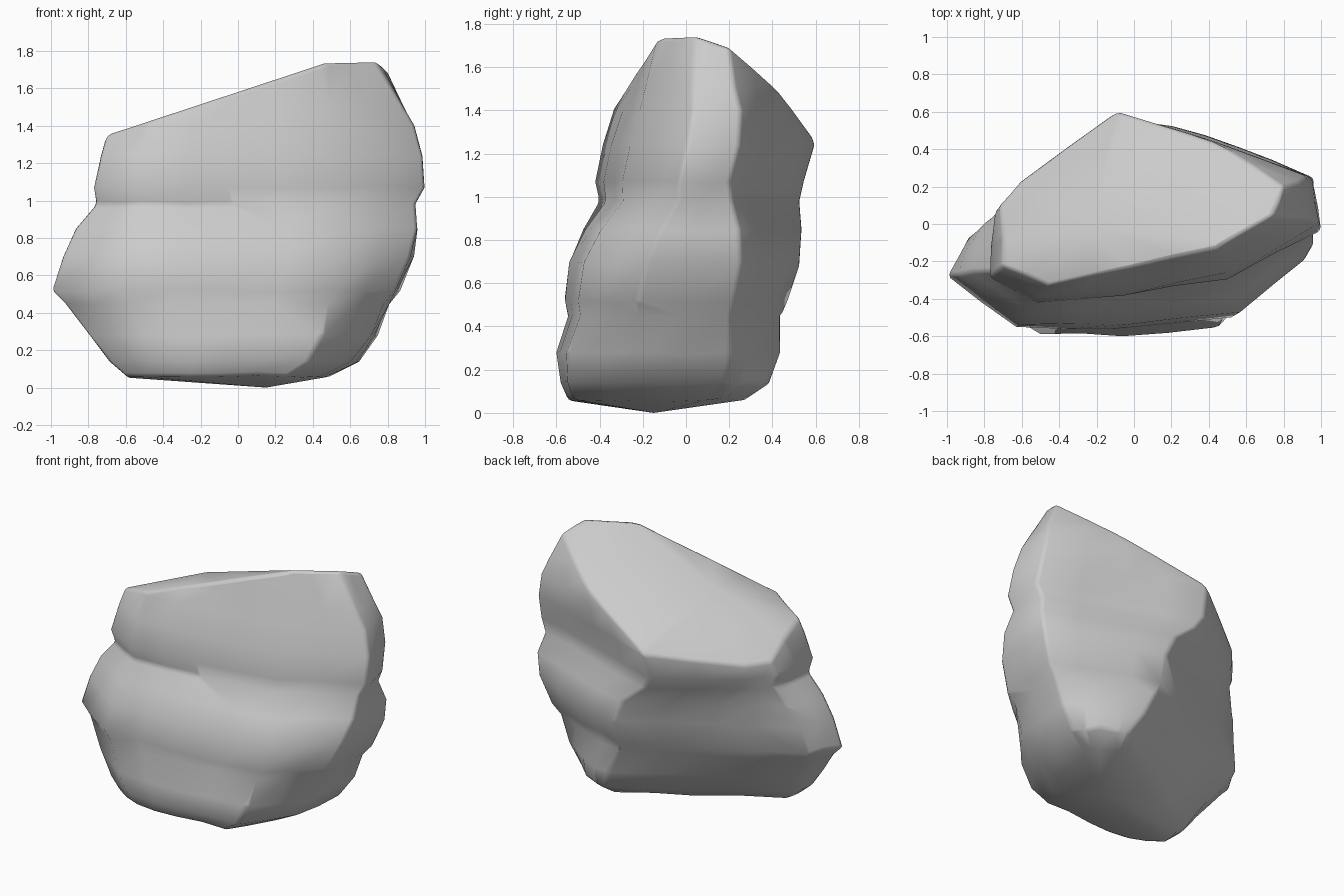
import bpy, bmesh, random
from mathutils import Vector

if "Cube" in bpy.data.objects:
    bpy.data.objects.remove(bpy.data.objects["Cube"])

random.seed(4)

# Plan outlines from foot to crown (same corner order, from left tip via the front)
FOOT = [(-.6, -.42), (-.4, -.53), (-.1, -.54), (.26, -.52), (.44, -.22),
        (.49, .1), (.46, .22), (.35, .27), (-.08, .03), (-.57, -.27)]
LOW = [(-1, -.27), (-.63, -.54), (-.1, -.55), (.52, -.49), (.84, -.22),
       (.87, .22), (.53, .36), (.18, .46), (-.35, .19), (-.89, -.08)]
HIGH = [(-.77, -.27), (-.52, -.41), (-.05, -.37), (.5, -.28), (1, -.01),
        (.96, .24), (.4, .42), (-.11, .6), (-.62, .24), (-.74, .1)]
CROWN = [(-.67, -.25), (-.5, -.32), (-.05, -.26), (.42, -.21), (.72, -.02),
         (.77, .15), (.4, .41), (-.1, .5), (-.5, .2), (-.66, .05)]
OUTLINES = [FOOT, LOW, HIGH, CROWN, CROWN]

# Each level: z, left, right, front, back, position along OUTLINES
LEVELS = [(.06, -.6, .49, -.54, .27, 0), (.14, -.69, .65, -.58, .39, .25),
          (.28, -.8, .75, -.6, .44, .6), (.45, -.93, .81, -.545, .44, .9),
          (.52, -1, .87, -.56, .47, 1), (.7, -.94, .94, -.54, .53, 1.15),
          (.85, -.87, .96, -.475, .54, 1.4), (.98, -.76, .95, -.4, .53, 1.85),
          (1.07, -.77, 1, -.42, .55, 2), (1.24, -.735, .99, -.385, .6, 2),
          (1.4, -.69, .945, -.335, .6, 2.2), (1.51, -.67, .885, -.3, .56, 2.5),
          (1.8, -.6, .75, -.21, .48, 3)]


def ring(bm, level):
    """Blend the outlines, subdivide once and fit to the level's bounds."""
    z, left, right, front, back, t = level
    k = int(t)
    pts = [Vector(a).lerp(Vector(b), t - k) for a, b in zip(OUTLINES[k], OUTLINES[k + 1])]
    xs, ys = [p.x for p in pts], [p.y for p in pts]
    fit = [Vector((left + (p.x - min(xs)) / (max(xs) - min(xs)) * (right - left),
                   front + (p.y - min(ys)) / (max(ys) - min(ys)) * (back - front), z))
           for p in pts]
    out = []
    for i, p in enumerate(fit):
        mid = (p + fit[(i + 1) % len(fit)]) / 2
        mid += Vector([random.uniform(-.012, .012) for _ in range(3)])
        out += [bm.verts.new(p), bm.verts.new(mid)]
    return out


# Boulder body: loft the rings
bm = bmesh.new()
rings = [ring(bm, lv) for lv in LEVELS]
n = len(rings[0])
for a, b in zip(rings, rings[1:]):
    for i in range(n):
        bm.faces.new((a[i], a[(i + 1) % n], b[(i + 1) % n], b[i]))
bm.faces.new(rings[-1])

# Slightly domed underside
base = bm.verts.new((.15, -.15, 0))
for i in range(n):
    bm.faces.new((rings[0][(i + 1) % n], rings[0][i], base))

# Sloping top: cut by planes z = c + a*x + b*y
for c, a, b in [(1.755, 0, 0), (1.58, .33, 0), (1.56, .28, -.45), (1.62, .55, -.53)]:
    geom = bm.verts[:] + bm.edges[:] + bm.faces[:]
    bmesh.ops.bisect_plane(bm, geom=geom, plane_co=(0, 0, c),
                           plane_no=(-a, -b, 1), clear_outer=True)
    rim = [e for e in bm.edges if e.is_boundary]
    bmesh.ops.holes_fill(bm, edges=rim, sides=0)
bmesh.ops.remove_doubles(bm, verts=bm.verts[:], dist=.02)
bmesh.ops.triangulate(bm, faces=[f for f in bm.faces if len(f.verts) > 4])
bmesh.ops.recalc_face_normals(bm, faces=bm.faces[:])

mesh = bpy.data.meshes.new("boulder")
bm.to_mesh(mesh)
bm.free()
rock = bpy.data.objects.new("boulder", mesh)
bpy.context.collection.objects.link(rock)

# Stone colour
stone = bpy.data.materials.new("grey stone")
stone.diffuse_color = (.6, .6, .6, 1)
stone.use_nodes = True
stone.node_tree.nodes["Principled BSDF"].inputs["Base Color"].default_value = stone.diffuse_color
mesh.materials.append(stone)

# Soften the worn edges
bev = rock.modifiers.new("worn edges", "BEVEL")
bev.width = .025
bev.segments = 2
bev.limit_method = "ANGLE"
bev.angle_limit = .75
bpy.context.view_layer.objects.active = rock
rock.select_set(True)
bpy.ops.object.shade_smooth_by_angle(angle=1.3)
